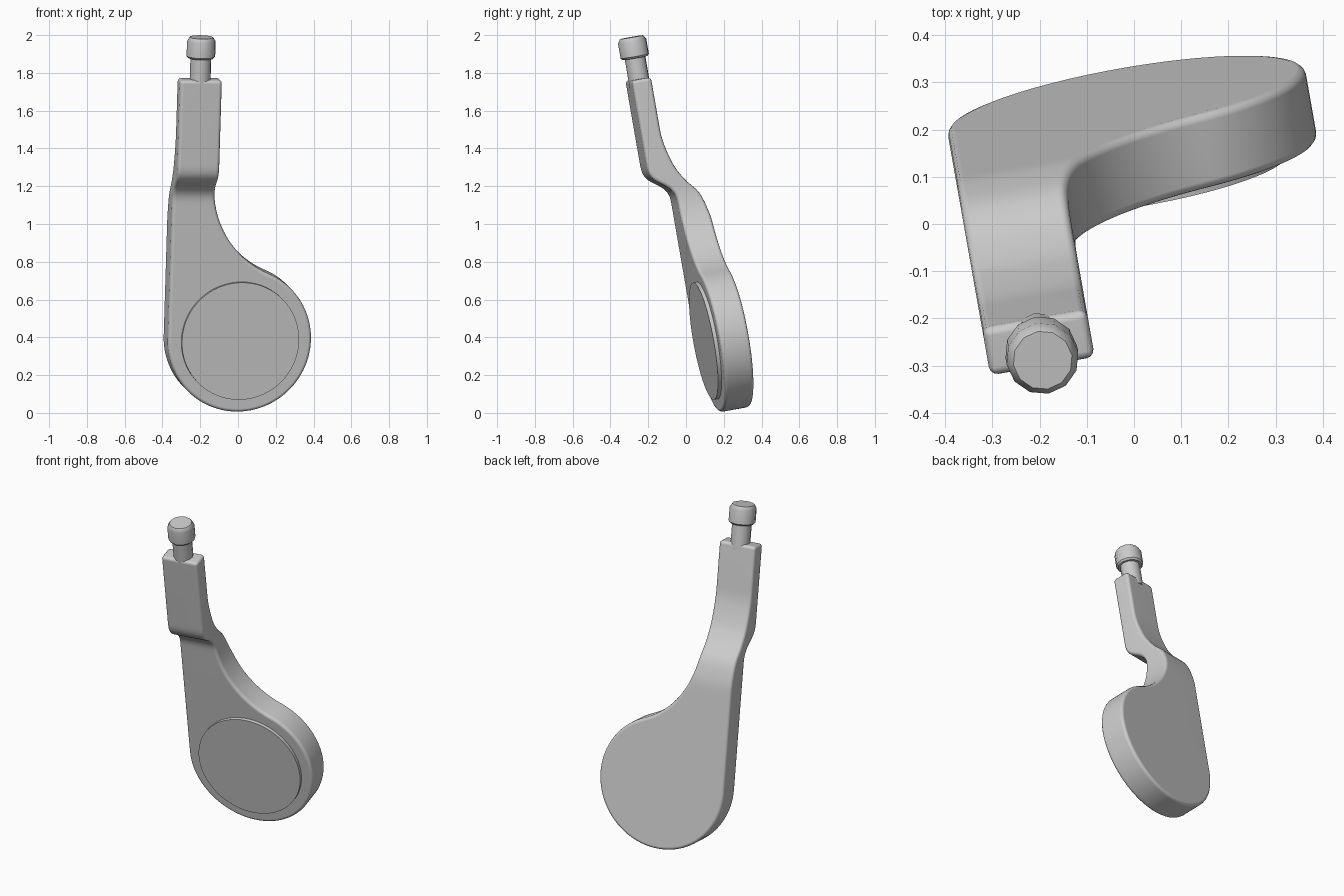
import bpy, bmesh, math
from mathutils import Matrix

cube = bpy.data.objects.get("Cube")
if cube:
    bpy.data.objects.remove(cube, do_unlink=True)

grey = bpy.data.materials.new("plain grey")
grey.use_nodes = True
colour = (0.6, 0.6, 0.6, 1)
grey.diffuse_color = colour
grey.node_tree.nodes["Principled BSDF"].inputs["Base Color"].default_value = colour

# The whole lever is turned about z and leans forward
TILT = math.radians(10)
PLACE = (Matrix.Translation((0.01, 0.112, 0.383))
         @ Matrix.Rotation(TILT, 4, 'Z') @ Matrix.Rotation(TILT, 4, 'X'))

R = 0.385            # disc radius
STEM_RIGHT = -0.16   # inner side of the stem
TOP = 1.42           # stem top, above the disc centre


def finish(bm, name):
    bmesh.ops.recalc_face_normals(bm, faces=bm.faces)
    bm.transform(PLACE)
    mesh = bpy.data.meshes.new(name)
    bm.to_mesh(mesh)
    bm.free()
    mesh.materials.append(grey)
    ob = bpy.data.objects.new(name, mesh)
    bpy.context.collection.objects.link(ob)
    bpy.ops.object.select_all(action='DESELECT')
    ob.select_set(True)
    bpy.context.view_layer.objects.active = ob
    bpy.ops.object.shade_smooth_by_angle(angle=math.radians(40))
    weighted = ob.modifiers.new("even_normals", 'WEIGHTED_NORMAL')
    weighted.keep_sharp = True
    return ob


def smooth_curve(pts, z):
    """Height-driven depth, level at both ends."""
    if z <= pts[0][0]:
        return pts[0][1]
    if z >= pts[-1][0]:
        return pts[-1][1]

    def slope(i):
        if i in (0, len(pts) - 1):
            return 0
        return (pts[i + 1][1] - pts[i - 1][1]) / (pts[i + 1][0] - pts[i - 1][0])

    i = max(k for k in range(len(pts)) if pts[k][0] <= z)
    (z0, y0), (z1, y1) = pts[i], pts[i + 1]
    h = z1 - z0
    t = (z - z0) / h
    return (y0 * (1 + 2 * t) * (1 - t) ** 2 + slope(i) * h * t * (1 - t) ** 2
            + y1 * t * t * (3 - 2 * t) - slope(i + 1) * h * t * t * (1 - t))


def arc(cx, cz, r, a0, a1, n):
    return [(cx + r * math.cos(a0 + (a1 - a0) * i / n),
             cz + r * math.sin(a0 + (a1 - a0) * i / n)) for i in range(n + 1)]


# Lever body: disc flowing through a fillet into the stem
FRONT = [(0.74, 0), (0.785, -0.006), (0.825, -0.032), (0.878, -0.1),
         (0.91, -0.122), (0.96, -0.13)]
BACK = [(0.58, 0.16), (0.663, 0.155), (0.777, 0.123), (0.854, 0.062),
        (0.96, 0.008), (1.14, -0.025)]
cz = 0.82
f = (STEM_RIGHT ** 2 + cz ** 2 - R ** 2) / (2 * (R - STEM_RIGHT))
cx = STEM_RIGHT + f
touch = math.atan2(cz, cx)
rim = arc(0, 0, R, math.pi, 2 * math.pi + touch, 64)
fillet = arc(cx, cz, f, math.pi + touch, math.pi, 24)[1:]
outline = [(-R, TOP)] + rim + fillet + [(STEM_RIGHT, TOP)]

bm = bmesh.new()
face = bm.faces.new([bm.verts.new((x, 0, z)) for x, z in outline])
back = bmesh.ops.extrude_face_region(bm, geom=[face])["geom"]
for v in back:
    if isinstance(v, bmesh.types.BMVert):
        v.co.y = 1
levels = [z for x, z in fillet if z > 0.55] + [cz + 0.02 * i for i in range(1, 18)]
for z in levels:
    bmesh.ops.bisect_plane(bm, geom=bm.verts[:] + bm.edges[:] + bm.faces[:],
                           dist=1e-5, plane_co=(0, 0, z), plane_no=(0, 0, 1))
for v in bm.verts:
    v.co.y = smooth_curve(FRONT if v.co.y < 0.5 else BACK, v.co.z)
bmesh.ops.recalc_face_normals(bm, faces=bm.faces)
bm.normal_update()
sharp = [e for e in bm.edges if e.calc_face_angle(0) > math.radians(50)]
bmesh.ops.bevel(bm, geom=sharp, offset=0.018, segments=3, profile=0.5,
                affect='EDGES', clamp_overlap=False)
finish(bm, "lever_body")


# Turned parts: rings of (radius, height) closed at both ends
def turned(name, rings, sides, local):
    bm = bmesh.new()
    loops = [[bm.verts.new((r * math.cos(2 * math.pi * i / sides),
                            r * math.sin(2 * math.pi * i / sides), h))
              for i in range(sides)] for r, h in rings]
    for a, b in zip(loops, loops[1:]):
        for i in range(sides):
            j = (i + 1) % sides
            bm.faces.new((a[i], a[j], b[j], b[i]))
    bm.faces.new(loops[0])
    bm.faces.new(loops[-1])
    bm.transform(local)
    return finish(bm, name)


# Round pad on the front of the disc
turned("front_pad", [(0.315, -0.01), (0.315, 0.02)], 72,
       Matrix.Rotation(math.pi / 2, 4, 'X'))

# Peg and its cap on top of the stem
peg_axis = Matrix.Translation((-0.27, -0.075, 0))
turned("peg", [(0.056, TOP - 0.04), (0.056, 1.55)], 12, peg_axis)
turned("peg_cap", [(0.068, 1.532), (0.077, 1.542), (0.077, 1.622), (0.063, 1.644)],
       12, peg_axis)
